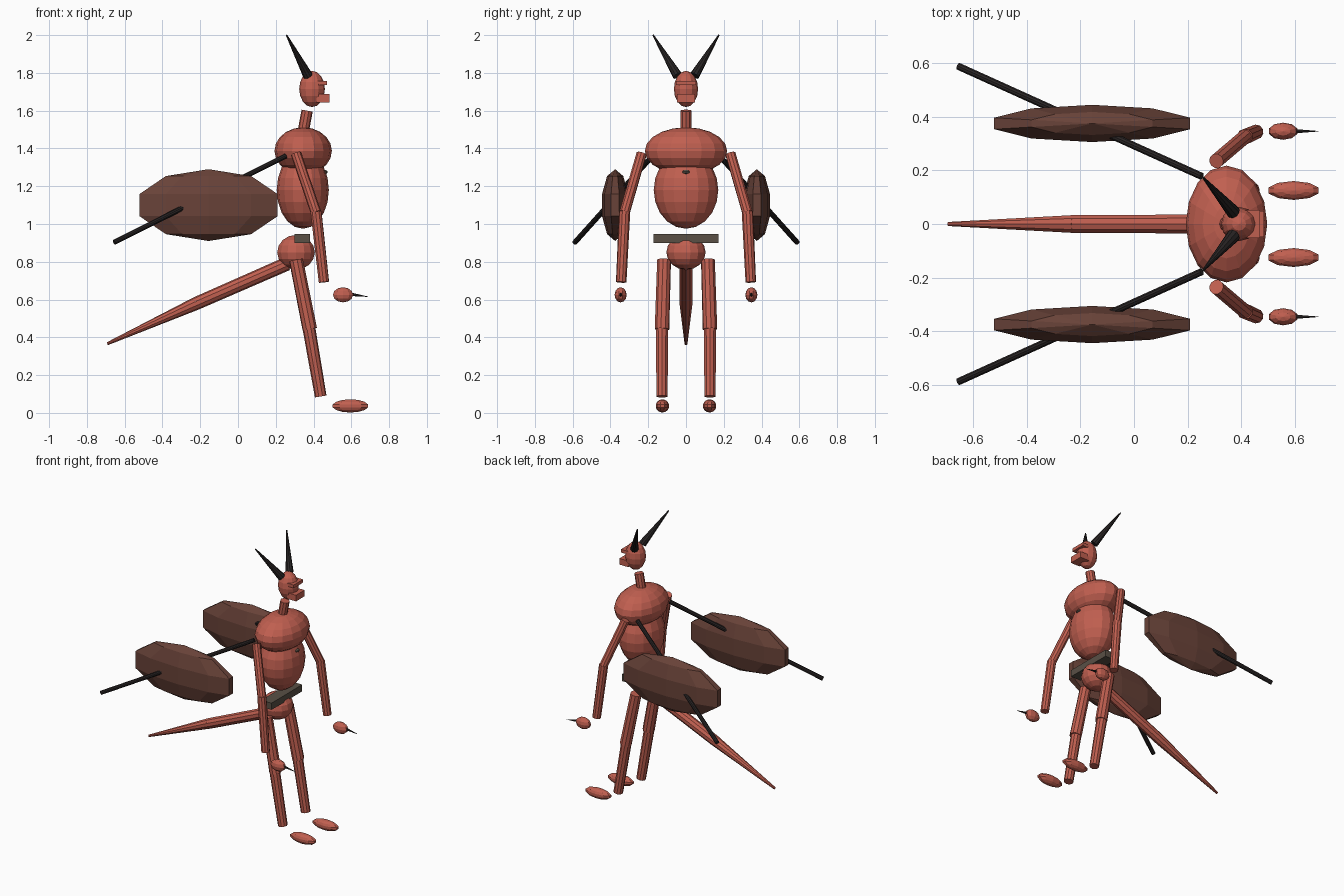
import bpy, bmesh
from mathutils import Vector, Matrix

if "Cube" in bpy.data.objects:
    bpy.data.objects.remove(bpy.data.objects["Cube"])


def material(name, rgb):
    m = bpy.data.materials.new(name)
    m.diffuse_color = (*rgb, 1)
    m.use_nodes = True
    m.node_tree.nodes["Principled BSDF"].inputs["Base Color"].default_value = m.diffuse_color
    return m


RED = material("red skin", (0.53, 0.115, 0.08))
BROWN = material("brown membrane", (0.14, 0.055, 0.04))
BLACK = material("black horn", (0.022, 0.018, 0.018))
GREY = material("grey leather", (0.10, 0.08, 0.06))


def finish(bm, name, mat):
    mesh = bpy.data.meshes.new(name)
    bm.to_mesh(mesh)
    bm.free()
    mesh.materials.append(mat)
    obj = bpy.data.objects.new(name, mesh)
    bpy.context.collection.objects.link(obj)
    return obj


def ball(name, centre, radii, mat, segs=10, rings=5):
    bm = bmesh.new()
    bmesh.ops.create_uvsphere(
        bm, u_segments=segs, v_segments=rings, radius=1,
        matrix=Matrix.Translation(centre) @ Matrix.Diagonal((*radii, 1)))
    return finish(bm, name, mat)


def limb(name, start, end, r1, r2, mat, sides=10):
    a, b = Vector(start), Vector(end)
    axis = b - a
    turn = axis.to_track_quat('Z', 'Y').to_matrix().to_4x4()
    bm = bmesh.new()
    bmesh.ops.create_cone(
        bm, cap_ends=True, segments=sides, radius1=r1, radius2=r2,
        depth=axis.length, matrix=Matrix.Translation((a + b) / 2) @ turn)
    return finish(bm, name, mat)


def box(name, centre, size, mat):
    bm = bmesh.new()
    bmesh.ops.create_cube(
        bm, size=1, matrix=Matrix.Translation(centre) @ Matrix.Diagonal((*size, 1)))
    return finish(bm, name, mat)


# Torso
ball("chest", (0.345, 0, 1.387), (0.152, 0.218, 0.125), RED, 16, 10)
ball("belly", (0.343, 0, 1.18), (0.138, 0.171, 0.205), RED, 16, 10)
ball("hips", (0.307, 0, 0.85), (0.102, 0.104, 0.092), RED, 14, 8)
box("belt", (0.34, 0, 0.924), (0.08, 0.342, 0.047), GREY)
ball("chest_stud", (0.455, 0, 1.275), (0.02, 0.022, 0.012), GREY, 8, 5)

# Head
limb("neck", (0.34, 0, 1.46), (0.366, 0, 1.6), 0.03, 0.03, RED)
ball("head", (0.392, 0, 1.715), (0.068, 0.064, 0.096), RED, 12, 8)
box("brow", (0.435, 0, 1.746), (0.07, 0.104, 0.022), RED)
box("jaw", (0.45, 0, 1.666), (0.07, 0.096, 0.043), RED)

# Tail in two tapering lengths
limb("tail_base", (0.26, 0, 0.79), (-0.22, 0, 0.58), 0.037, 0.035, RED)
limb("tail_tip", (-0.22, 0, 0.58), (-0.692, 0, 0.366), 0.035, 0.008, RED)

# Paired parts
for side, s in (("left", 1), ("right", -1)):
    limb(side + "_horn", (0.37, s * 0.045, 1.785), (0.257, s * 0.174, 2.0),
         0.026, 0.004, BLACK)
    limb(side + "_upper_arm", (0.307, s * 0.235, 1.372), (0.413, s * 0.325, 1.06),
         0.028, 0.028, RED)
    limb(side + "_forearm", (0.413, s * 0.325, 1.065), (0.455, s * 0.343, 0.692),
         0.03, 0.028, RED)
    ball(side + "_hand", (0.556, s * 0.346, 0.625), (0.056, 0.032, 0.04), RED, 10, 6)
    limb(side + "_claw", (0.59, s * 0.346, 0.629), (0.688, s * 0.346, 0.615),
         0.01, 0.001, BLACK, 6)
    limb(side + "_thigh", (0.307, s * 0.116, 0.81), (0.38, s * 0.127, 0.443),
         0.037, 0.039, RED)
    limb(side + "_shin", (0.376, s * 0.127, 0.445), (0.438, s * 0.127, 0.087),
         0.034, 0.031, RED)
    ball(side + "_foot", (0.595, s * 0.125, 0.037), (0.101, 0.036, 0.035), RED, 10, 7)
    ball(side + "_wing", (-0.156, s * 0.375, 1.1), (0.404, 0.073, 0.19), BROWN)
    limb(side + "_wing_spar", (0.252, s * 0.178, 1.36), (-0.655, s * 0.588, 0.903),
         0.014, 0.014, BLACK)
